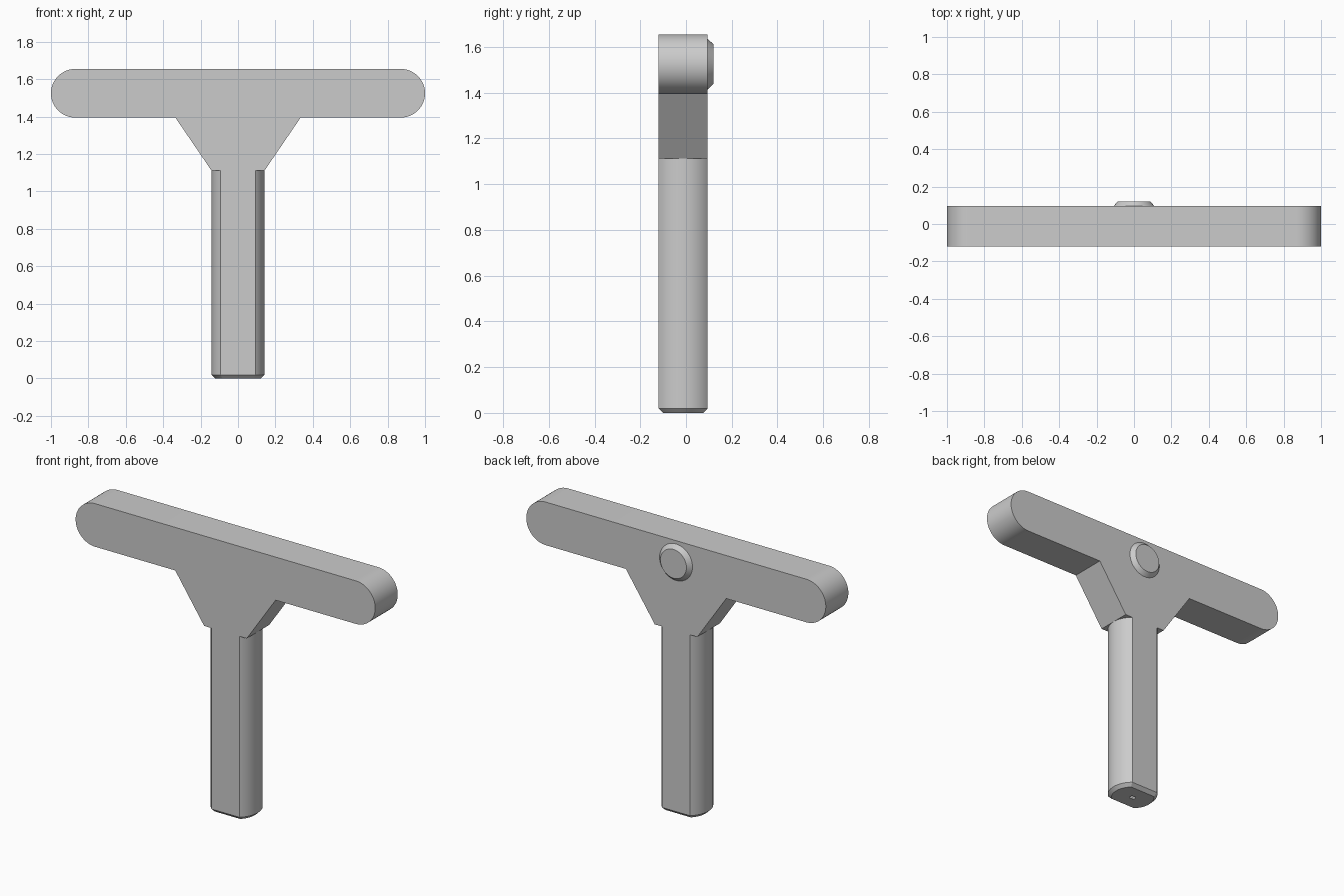
import bpy
import bmesh
from math import asin, cos, pi, radians, sin, tau

cube = bpy.data.objects.get("Cube")
if cube:
    bpy.data.objects.remove(cube, do_unlink=True)

FRONT, BACK, BUTTON_TOP = -0.12, 0.095, 0.12
MID_Y = (FRONT + BACK) / 2
SHAFT_R, FLAT = 0.142, (BACK - FRONT) / 2
BAR_LOW, BAR_HIGH, NECK_LOW = 1.395, 1.655, 1.112
CHAMFER = 0.02

grey = bpy.data.materials.new("plain grey")
grey.use_nodes = True
colour = (0.6, 0.6, 0.6, 1)
grey.diffuse_color = colour
grey.node_tree.nodes["Principled BSDF"].inputs["Base Color"].default_value = colour


def loft(name, rings):
    """Join rings of equal length with side faces and cap both ends."""
    bm = bmesh.new()
    loops = [[bm.verts.new(p) for p in ring] for ring in rings]
    for a, b in zip(loops, loops[1:]):
        for i in range(len(a)):
            bm.faces.new((a[i - 1], a[i], b[i], b[i - 1]))
    bm.faces.new(loops[0])
    bm.faces.new(loops[-1])
    bmesh.ops.recalc_face_normals(bm, faces=bm.faces[:])
    mesh = bpy.data.meshes.new(name)
    bm.to_mesh(mesh)
    bm.free()
    obj = bpy.data.objects.new(name, mesh)
    bpy.context.collection.objects.link(obj)
    mesh.materials.append(grey)
    bpy.ops.object.select_all(action="DESELECT")
    obj.select_set(True)
    bpy.context.view_layer.objects.active = obj
    bpy.ops.object.shade_smooth_by_angle(angle=radians(30))
    return obj


def arc(r, start, end, steps):
    return [(r * cos(start + (end - start) * i / steps),
             r * sin(start + (end - start) * i / steps)) for i in range(steps + 1)]


def at_height(outline, z):
    return [(x, MID_Y + y, z) for x, y in outline]


def at_depth(outline, y):
    return [(x, y, z) for x, z in outline]


# Crossbar with rounded ends and a tapered neck, as one plate
end_r = (BAR_HIGH - BAR_LOW) / 2
half = [(SHAFT_R, NECK_LOW), (0.335, BAR_LOW)]
half += [(1 - end_r + x, BAR_LOW + end_r + z)
         for x, z in arc(end_r, -pi / 2, pi / 2, 32)]
head = half + [(-x, z) for x, z in reversed(half)]
loft("crossbar_and_neck", [at_depth(head, FRONT), at_depth(head, BACK)])


# Round shaft with two flats, a chamfered foot and a small centre hole
def flatted_round(r, flat):
    a = asin(flat / r)
    return arc(r, -a, a, 24) + arc(r, pi - a, pi + a, 24)


body = flatted_round(SHAFT_R, FLAT)
foot = flatted_round(SHAFT_R - CHAMFER, FLAT - CHAMFER)
scale = 0.018 / (SHAFT_R - CHAMFER)
hole = []
for x, y in foot:
    length = (x * x + y * y) ** 0.5
    hole.append((x / length * 0.018, y / length * 0.018))
loft("shaft", [at_height(body, NECK_LOW), at_height(body, CHAMFER),
               at_height(foot, 0), at_height(hole, 0), at_height(hole, 0.08)])


# Chamfered round button on the back of the crossbar
def disc(r):
    return [(x, z + BAR_LOW + end_r) for x, z in arc(r, 0, tau, 48)[:-1]]


loft("back_button", [at_depth(disc(0.11), BACK - 0.01), at_depth(disc(0.11), BACK),
                     at_depth(disc(0.087), BUTTON_TOP)])
